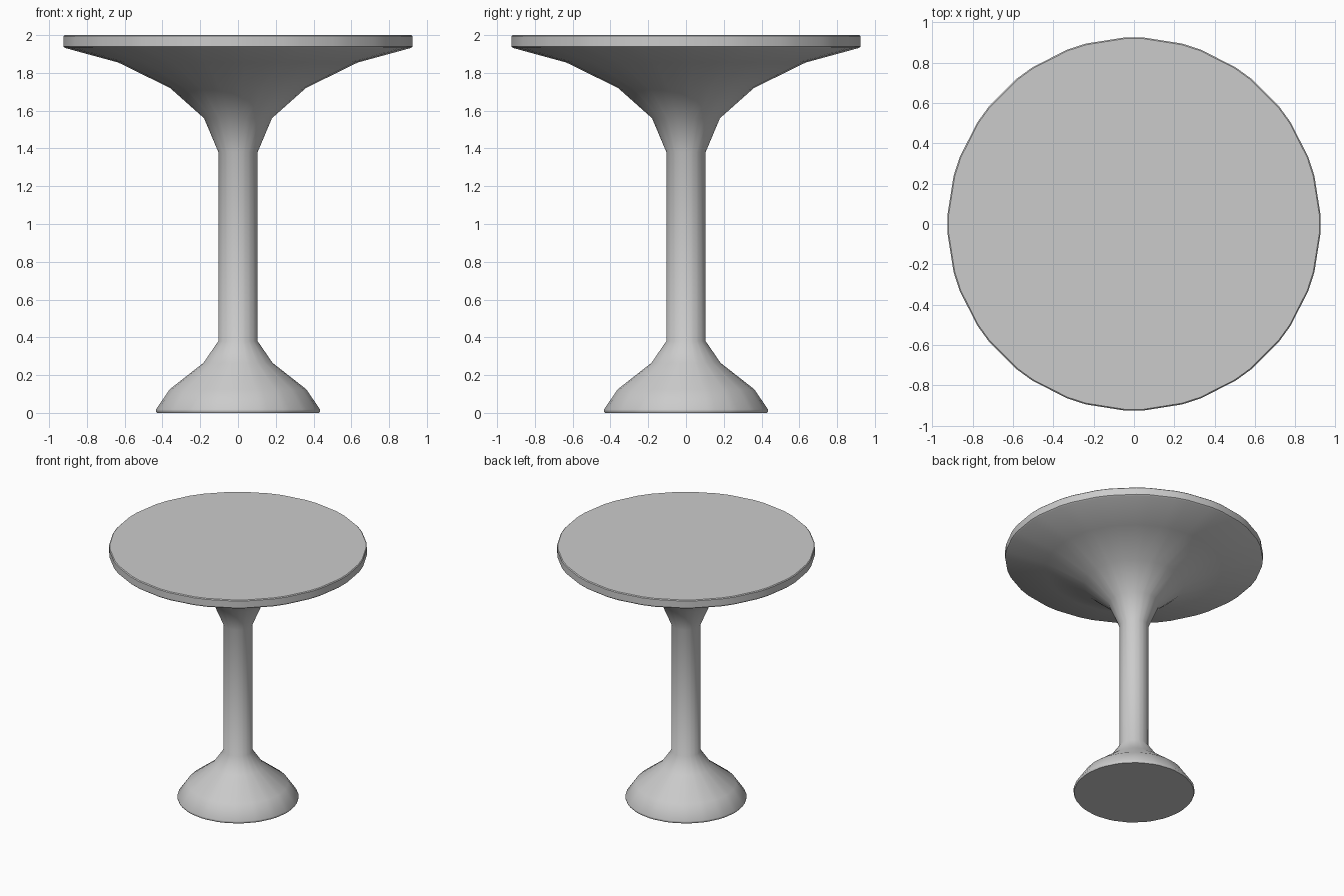
import bpy, bmesh
from math import radians, cos, sin

if "Cube" in bpy.data.objects:
    bpy.data.objects.remove(bpy.data.objects["Cube"])

# 20-sided outline with narrow flats in place of its corners
ANGLES = [radians(18 * k + d) for k in range(20) for d in (-3, 3)]

# (radius, height) from the floor up: foot, stem, flared underside, rim
PROFILE = [
    (0.43, 0.0), (0.435, 0.008), (0.435, 0.018), (0.362, 0.125),
    (0.183, 0.265), (0.104, 0.38),
    (0.104, 1.38), (0.18, 1.56), (0.36, 1.72), (0.635, 1.855),
    (0.917, 1.932), (0.926, 1.94), (0.926, 1.994), (0.92, 2.0),
]


def lathe(name, profile):
    bm = bmesh.new()
    rings = [[bm.verts.new((r * cos(a), r * sin(a), z)) for a in ANGLES]
             for r, z in profile]
    n = len(ANGLES)
    for low, high in zip(rings, rings[1:]):
        for i in range(n):
            j = (i + 1) % n
            bm.faces.new((low[i], low[j], high[j], high[i]))
    bm.faces.new(rings[0][::-1])
    bm.faces.new(rings[-1])
    mesh = bpy.data.meshes.new(name)
    bm.to_mesh(mesh)
    bm.free()
    obj = bpy.data.objects.new(name, mesh)
    bpy.context.collection.objects.link(obj)
    bpy.context.view_layer.objects.active = obj
    obj.select_set(True)
    bpy.ops.object.shade_smooth_by_angle(angle=radians(40))
    return obj


# Foot, stem and flared top turned as one continuous piece
lathe("pedestal_table", PROFILE)
